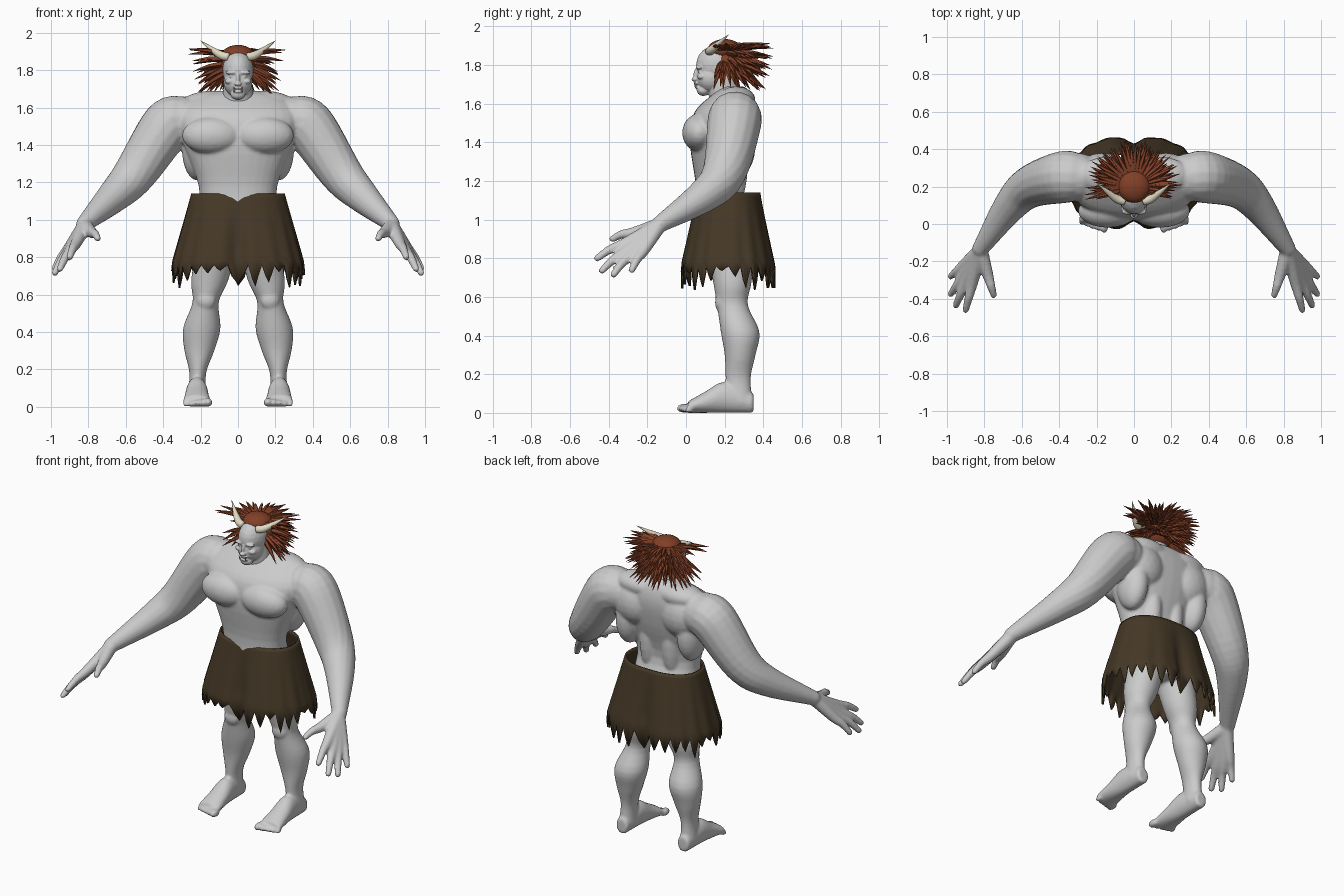
import bpy, bmesh, math, random
from mathutils import Vector, Matrix

random.seed(4)
if "Cube" in bpy.data.objects:
    bpy.data.objects.remove(bpy.data.objects["Cube"])


def material(name, red, green, blue):
    made = bpy.data.materials.new(name)
    made.use_nodes = True
    colour = (red, green, blue, 1)
    made.diffuse_color = colour
    made.node_tree.nodes["Principled BSDF"].inputs["Base Color"].default_value = colour
    return made


SKIN = material("grey skin", 0.6, 0.6, 0.6)
HAIR = material("red brown hair", 0.22, 0.05, 0.02)
CLOTH = material("dark brown hide", 0.06, 0.04, 0.02)
HORN = material("cream horn", 0.75, 0.7, 0.55)


def finish(name, bm, mat, smooth=True, mirror=False, voxel=None):
    """Turn a bmesh into an object; optionally mirror it and fuse its parts."""
    bmesh.ops.recalc_face_normals(bm, faces=bm.faces)
    mesh = bpy.data.meshes.new(name)
    bm.to_mesh(mesh)
    bm.free()
    mesh.materials.append(mat)
    for polygon in mesh.polygons:
        polygon.use_smooth = smooth
    ob = bpy.data.objects.new(name, mesh)
    bpy.context.scene.collection.objects.link(ob)
    if mirror:
        ob.modifiers.new("mirror", "MIRROR").use_mirror_merge = False
    if voxel:
        fuse = ob.modifiers.new("fuse", "REMESH")
        fuse.mode = "VOXEL"
        fuse.voxel_size = voxel
        fuse.use_smooth_shade = True
        ob.modifiers.new("soften", "SMOOTH").iterations = 5
    return ob


def spline(points, steps=4):
    """Smooth curve through tuples of any length."""
    p = [Vector(q) for q in points]
    p = [p[0] * 2 - p[1], *p, p[-1] * 2 - p[-2]]
    curve = []
    for before, start, end, after in zip(p, p[1:], p[2:], p[3:]):
        leave, arrive = (end - before) / 2, (after - start) / 2
        for j in range(steps):
            t = j / steps
            ease = t * t * (3 - 2 * t)
            curve.append(start.lerp(end, ease) + leave * t * (1 - t) ** 2
                         - arrive * t * t * (1 - t))
    return [*curve, p[-2]]


def join_rings(bm, rings, cap=True):
    rows = [[bm.verts.new(co) for co in ring] for ring in rings]
    for low, high in zip(rows, rows[1:]):
        for i in range(len(low)):
            bm.faces.new((low[i - 1], low[i], high[i], high[i - 1]))
    if cap:
        bm.faces.new(rows[0])
        bm.faces.new(rows[-1])


def oval(sides, half_x, half_y, power=1.0):
    for i in range(sides):
        angle = math.tau * i / sides
        c, s = math.cos(angle), math.sin(angle)
        yield (half_x * math.copysign(abs(c) ** power, c),
               half_y * math.copysign(abs(s) ** power, s))


def loft(bm, rows, place, power=1.0):
    """Rows are (station, centre, half width, half depth)."""
    join_rings(bm, [[place(station, u, centre + v) for u, v in oval(32, wide, deep, power)]
                    for station, centre, wide, deep in spline(rows)])


def blob(bm, centre, size):
    matrix = Matrix.Translation(centre) @ Matrix.Diagonal((*size, 1))
    bmesh.ops.create_icosphere(bm, subdivisions=3, radius=1, matrix=matrix)


def tube(bm, points, sides=16, steps=4, rounded=True):
    """Round tube through (x, y, z, radius) points."""
    path = spline(points, steps)
    rings = []
    for i, q in enumerate(path):
        ahead, behind = path[min(i + 1, len(path) - 1)], path[max(i - 1, 0)]
        along = (ahead - behind).to_3d().normalized()
        u = along.cross(Vector((0.3, 0.2, 1))).normalized()
        w = along.cross(u)
        rings.append([q.to_3d() + u * a + w * b for a, b in oval(sides, q[3], q[3])])
    join_rings(bm, rings)
    if rounded:
        for *centre, radius in (points[0], points[-1]):
            blob(bm, centre, [radius] * 3)


# Body: trunk, muscles, arms, hands, legs and feet fused into one skin
bm = bmesh.new()
loft(bm, [(0.8, 0.22, 0.17, 0.13), (1, 0.2, 0.21, 0.15), (1.18, 0.17, 0.21, 0.12),
          (1.4, 0.18, 0.29, 0.16), (1.55, 0.2, 0.33, 0.16), (1.65, 0.24, 0.25, 0.1),
          (1.69, 0.25, 0.1, 0.05)], lambda z, x, y: (x, y, z), power=0.9)
for centre, size in (((0.14, 0.07, 1.45), (0.16, 0.09, 0.1)),      # chest
                     ((0.17, 0.26, 1.5), (0.15, 0.12, 0.15)),      # shoulder blade
                     ((0.22, 0.25, 1.38), (0.08, 0.11, 0.17)),     # side of back
                     ((0.08, 0.22, 1.28), (0.07, 0.1, 0.25)),      # lower back
                     ((0.14, 0.26, 1.62), (0.16, 0.1, 0.07)),      # neck muscle
                     ((0.17, 0.18, 0.57), (0.05, 0.03, 0.05))):    # knee cap
    blob(bm, centre, size)

tube(bm, [(0.3, 0.25, 1.53, 0.13), (0.38, 0.25, 1.5, 0.14), (0.55, 0.2, 1.25, 0.115),
          (0.66, 0.1, 1.13, 0.09), (0.82, -0.13, 0.98, 0.045)], steps=6)

wrist = Vector((0.82, -0.14, 0.97))
index, little, thumb = (Vector(tip) for tip in ((0.9, -0.46, 0.8), (0.98, -0.28, 0.74),
                                                (0.75, -0.38, 0.9)))
tips = [thumb]
for i in range(4):                                       # fingertips lie on an arc
    t = i / 3
    tips.append(index.lerp(little, t) + Vector((0.03, -0.04, -0.05)) * math.sin(math.pi * t))
for tip in tips:
    knuckle, middle = wrist.lerp(tip, 0.55), wrist.lerp(tip, 0.8)
    middle.z += 0.01
    tube(bm, [(*wrist, 0.04), (*knuckle, 0.03), (*middle, 0.023), (*tip, 0.018)])

# The legs lean inwards as they rise
loft(bm, [(0.9, 0.23, 0.11, 0.13), (0.68, 0.24, 0.1, 0.1), (0.56, 0.24, 0.07, 0.08),
          (0.42, 0.28, 0.1, 0.1), (0.3, 0.28, 0.08, 0.08), (0.18, 0.27, 0.045, 0.065),
          (0.05, 0.28, 0.05, 0.065)], lambda z, x, y: (x + 0.22 - 0.15 * z * z, y, z))
foot = ((0.35, 0.04, 0.05), (0.2, 0.055, 0.08), (0.1, 0.065, 0.055), (0.01, 0.075, 0.03))
loft(bm, [(y, tall, wide, tall) for y, wide, tall in foot],
     lambda y, x, z: (x + 0.22, y, z))
for i in range(5):                                       # toes, big one inside
    r = 0.024 - 0.0025 * i
    blob(bm, (0.16 + 0.03 * i, 0.006 * i - 0.01, r), (r, r * 1.6, r))
finish("body", bm, SKIN, mirror=True, voxel=0.009)

# Head and face
bm = bmesh.new()
for centre, size in (((0, 0.165, 1.8), (0.083, 0.113, 0.105)),        # skull
                     ((0, 0.13, 1.735), (0.077, 0.077, 0.08)),        # jaw
                     ((0, 0.09, 1.67), (0.04, 0.035, 0.03)),          # chin
                     ((0.034, 0.068, 1.787), (0.034, 0.018, 0.011)),  # brow
                     ((0.034, 0.074, 1.766), (0.015, 0.014, 0.011)),  # eye
                     ((0.045, 0.08, 1.74), (0.026, 0.022, 0.016)),    # cheekbone
                     ((0, 0.056, 1.75), (0.011, 0.017, 0.036)),       # nose bridge
                     ((0, 0.046, 1.727), (0.02, 0.018, 0.012)),       # nose tip
                     ((0, 0.058, 1.706), (0.026, 0.014, 0.008)),      # upper lip
                     ((0, 0.06, 1.686), (0.028, 0.015, 0.009))):      # lower lip
    blob(bm, centre, size)
tube(bm, [(0, 0.24, 1.58, 0.1), (0, 0.2, 1.66, 0.085), (0, 0.18, 1.76, 0.07)])
finish("head", bm, SKIN, mirror=True, voxel=0.004)

# Horns and tusks
bm = bmesh.new()
tube(bm, [(0.05, 0.12, 1.87, 0.022), (0.1, 0.14, 1.885, 0.021), (0.2, 0.22, 1.957, 0.001)],
     steps=6, rounded=False)
finish("horns", bm, HORN, mirror=True)
bm = bmesh.new()
tube(bm, [(0.02, 0.05, 1.686, 0.005), (0.022, 0.04, 1.715, 0.001)], sides=8, rounded=False)
finish("tusks", bm, HORN, mirror=True)

# Hair: smooth cap and scalp, with tiers of pointed locks around the back
bm = bmesh.new()
blob(bm, (0, 0.2, 1.88), (0.088, 0.088, 0.055))
blob(bm, (0, 0.225, 1.81), (0.093, 0.085, 0.09))
finish("hair_cap", bm, HAIR)
bm = bmesh.new()
LOCKS = 28
for tier in range(5):
    start = math.radians(16 if tier in (1, 2) else -16)
    for i in range(LOCKS):
        angle = start + (math.pi - 2 * start) * i / (LOCKS - 1) + random.uniform(-0.05, 0.05)
        out = Vector((math.cos(angle), math.sin(angle), 0))
        reach = (0.25 - 0.01 * tier) * random.uniform(0.8, 1.08)
        centre = Vector((0, 0.2, 1.885 - 0.025 * tier))
        root = centre + out * 0.07
        tip = centre + out * reach
        tip.z = 1.905 - 0.055 * tier + random.uniform(-0.02, 0.01)
        middle = root.lerp(tip, 0.5)
        middle.z += 0.008
        tube(bm, [(*root, 0.016), (*middle, 0.012), (*tip, 0.001)], sides=5, steps=2,
             rounded=False)
finish("hair_locks", bm, HAIR, smooth=False)

# Hide skirt: flared, creased front and back, with a torn hem
bm = bmesh.new()
COLUMNS, ROWS = 120, 16
tears = [random.uniform(0.025, 0.125) for _ in range(COLUMNS // 4)]
notch = (0, 0.6, 1, 0.45)
rings = []
for row in range(ROWS + 1):
    t = row / ROWS
    flare = min(1, t * 1.3)
    ring = []
    for i, (x, y) in enumerate(oval(COLUMNS, 0.25 + 0.105 * t, 0.165 + 0.085 * t, 0.85)):
        y *= 1 - 0.17 * flare * math.exp(-(x / 0.045) ** 2)
        wave = 1 + 0.012 * flare * math.sin(i * 0.9)
        torn = tears[i // 4] * notch[i % 4] if row == ROWS else 0
        ring.append((x * wave, 0.22 + y * wave, 1.14 - 0.38 * t - torn))
    rings.append(ring)
join_rings(bm, rings, cap=False)
skirt = finish("skirt", bm, CLOTH)
skirt.modifiers.new("thickness", "SOLIDIFY").thickness = 0.012
